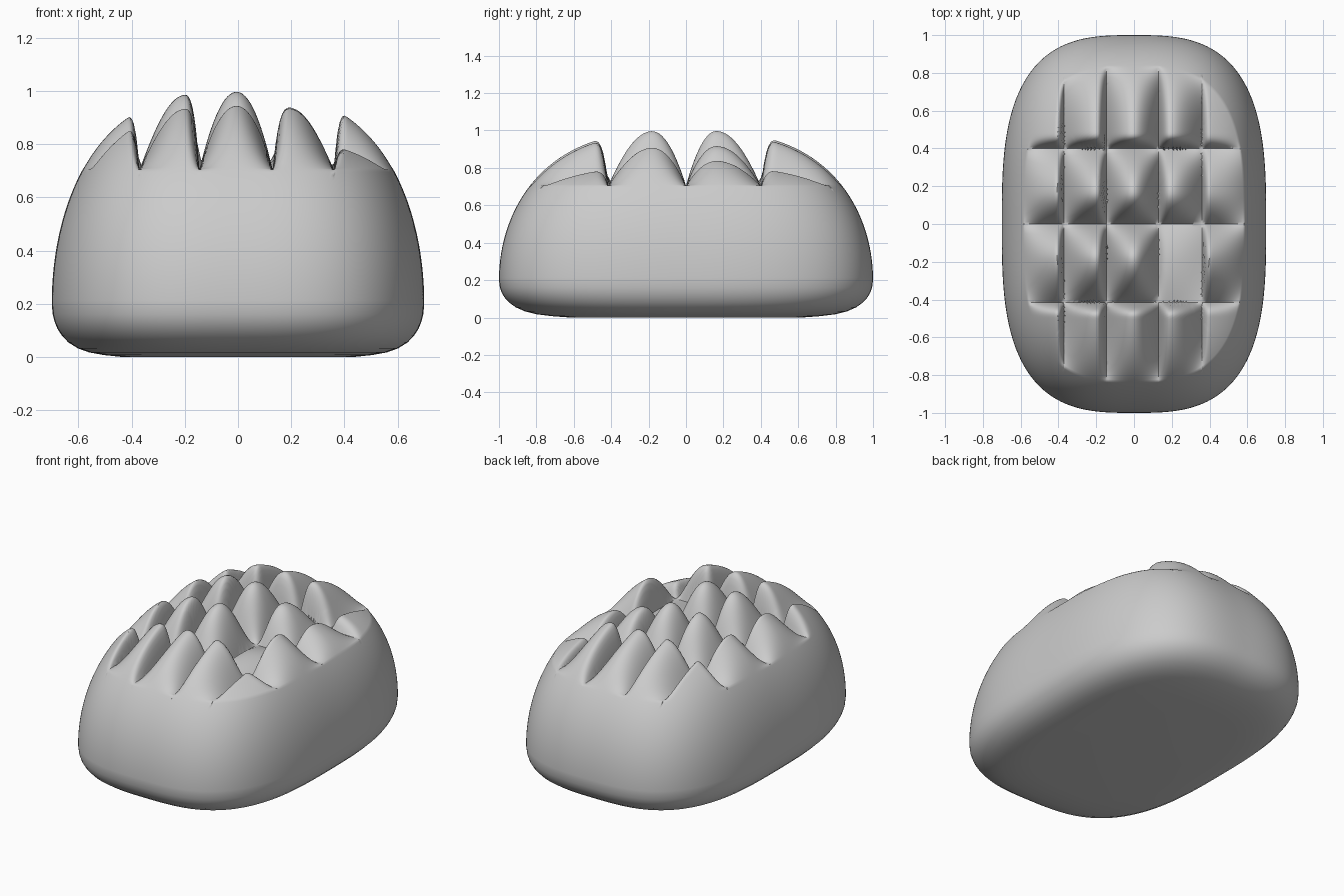
import bpy, bmesh, math

cube = bpy.data.objects.get("Cube")
if cube:
    bpy.data.objects.remove(cube, do_unlink=True)

HALF_X, HALF_Y, RIM_Z, FLOOR = 0.7, 1.0, 0.2, 0.705
GRID = 220

# Groove lines and the crest of every cell between them
GROOVE_X = [-0.37, -0.145, 0.13, 0.36]
CREST_X = [-0.42, -0.205, -0.005, 0.2, 0.41]
GROOVE_Y = [-0.415, 0.0, 0.4]
CREST_Y = [-0.5, -0.185, 0.165, 0.49]

# Knobs that sit lower than the dome, by (column, row)
LOW_KNOBS = {(3, 1): 0.12, (4, 0): 0.5, (4, 2): 0.65, (4, 3): 0.5, (3, 2): 0.75}


def dome_height(r):
    return RIM_Z + 0.8 * math.sqrt(max(0.0, 1 - r ** 2.8))


def swell(v, grooves, crests):
    """Cell index and 0..1 fullness: 0 in a groove, 1 on the crest."""
    i = sum(v > g for g in grooves)
    side = i if v > crests[i] else i - 1
    if not 0 <= side < len(grooves):
        return i, 1.0
    span = abs(grooves[side] - crests[i])
    u = min(1.0, abs(v - crests[i]) / span)
    return i, 1 - u ** (2 if span > 0.1 else 3)


def knob_height(x, y, r):
    dome = dome_height(r)
    if dome <= FLOOR:
        return dome
    col, a = swell(x, GROOVE_X, CREST_X)
    row, b = swell(y, GROOVE_Y, CREST_Y)
    return FLOOR + (dome - FLOOR) * a * b * LOW_KNOBS.get((col, row), 1.0)


def snap(v, grooves, reach):
    return next((g for g in grooves if abs(v - g) < reach), v)


# Domed top: a square grid wrapped to a rounded oval outline
bm = bmesh.new()
bmesh.ops.create_grid(bm, x_segments=GRID, y_segments=GRID, size=1)
for v in bm.verts:
    s, t = v.co.x, v.co.y
    ring = max(abs(s), abs(t))
    r = math.sin(ring * math.pi / 2)
    oval = (abs(s) ** 3 + abs(t) ** 3) ** (1 / 3)
    k = r / oval if oval > 0 else 0
    x, y = HALF_X * s * k, HALF_Y * t * k
    if r < 0.85:
        x = snap(x, GROOVE_X, 0.005)
        y = snap(y, GROOVE_Y, 0.007)
    v.co = (x, y, knob_height(x, y, r))

# Rounded underside: shrinking rings closed by a flat base
edges = [e for e in bm.edges if e.is_boundary]
scale = 1.0
for r in (0.995, 0.985, 0.97, 0.945, 0.91, 0.86, 0.8, 0.72, 0.62):
    new = bmesh.ops.extrude_edge_only(bm, edges=edges)["geom"]
    edges = [g for g in new if isinstance(g, bmesh.types.BMEdge)]
    edges = [e for e in edges if e.is_boundary]
    z = 0.0 if r < 0.65 else RIM_Z * (1 - math.sqrt(1 - r ** 8))
    for v in {v for e in edges for v in e.verts}:
        v.co = (v.co.x * r / scale, v.co.y * r / scale, z)
    scale = r
bmesh.ops.contextual_create(bm, geom=edges)
bmesh.ops.recalc_face_normals(bm, faces=bm.faces)

mesh = bpy.data.meshes.new("knobbly_loaf")
bm.to_mesh(mesh)
bm.free()
loaf = bpy.data.objects.new("knobbly_loaf", mesh)
bpy.context.collection.objects.link(loaf)

# Plain grey surface
grey = bpy.data.materials.new("plain_grey")
grey.use_nodes = True
colour = (0.6, 0.6, 0.6, 1)
grey.diffuse_color = colour
grey.node_tree.nodes["Principled BSDF"].inputs["Base Color"].default_value = colour
mesh.materials.append(grey)

bpy.context.view_layer.objects.active = loaf
loaf.select_set(True)
bpy.ops.object.shade_smooth_by_angle(angle=math.radians(50))
